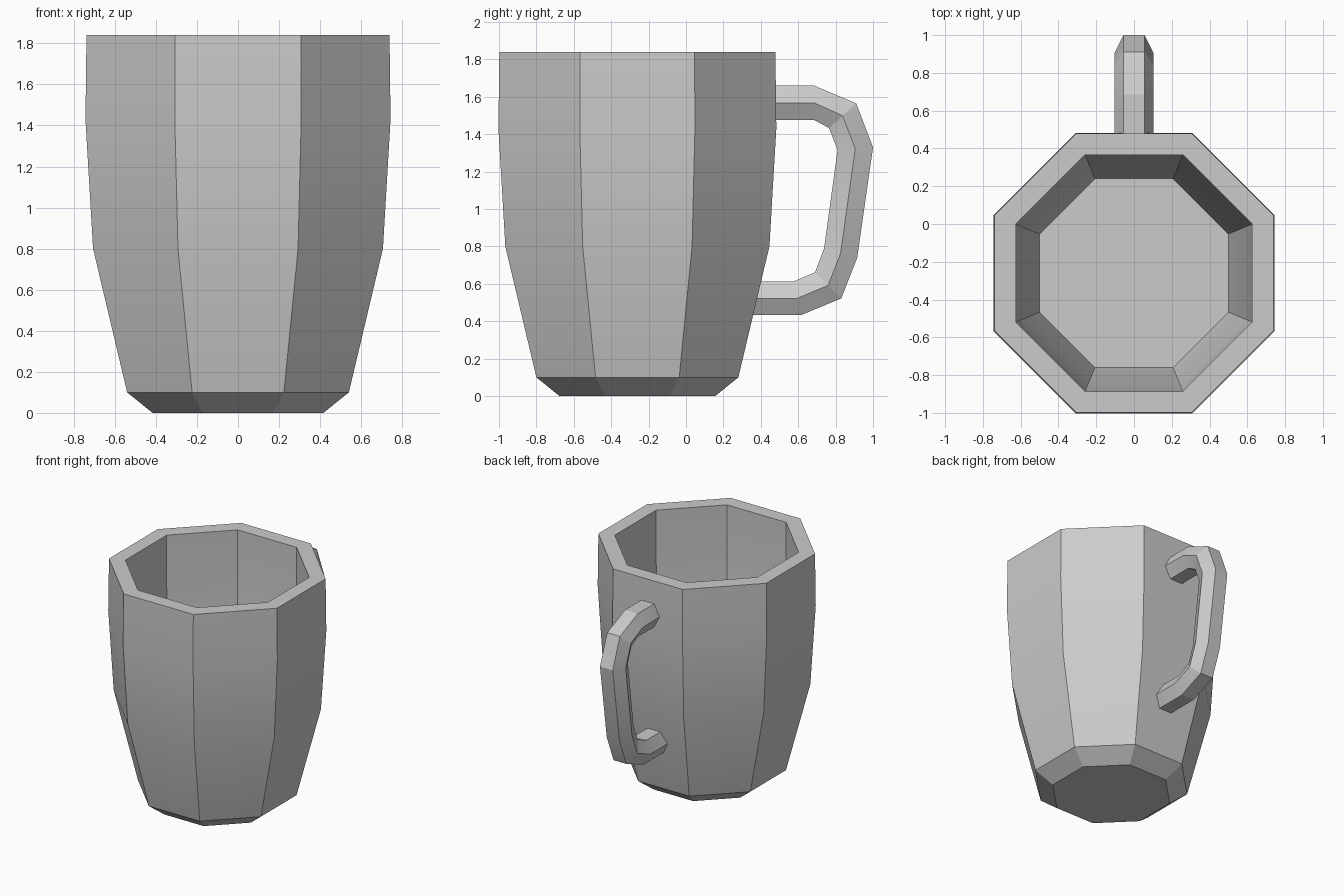
import bpy, bmesh, math

old = bpy.data.objects.get("Cube")
if old:
    bpy.data.objects.remove(old, do_unlink=True)

CENTRE_Y = -0.26
SIDES = 8

clay = bpy.data.materials.new("plain grey")
clay.use_nodes = True
clay.diffuse_color = (0.6, 0.6, 0.6, 1)
clay.node_tree.nodes["Principled BSDF"].inputs["Base Color"].default_value = (0.6, 0.6, 0.6, 1)


def octagon(apothem, z):
    r = apothem / math.cos(math.pi / SIDES)
    angles = [(i + 0.5) * math.tau / SIDES for i in range(SIDES)]
    return [(r * math.cos(a), CENTRE_Y + r * math.sin(a), z) for a in angles]


def hexagon(inner, outer):
    """Handle section between an inner and an outer (y, z) point."""
    mid = [(a + b) / 2 for a, b in zip(inner, outer)]
    half, edge = 0.104, 0.056
    return [(x, *p) for x, p in ((edge, outer), (half, mid), (edge, inner),
                                 (-edge, inner), (-half, mid), (-edge, outer))]


def loft(name, rings):
    """Skin a list of equal rings and cap both ends."""
    bm = bmesh.new()
    loops = [[bm.verts.new(p) for p in ring] for ring in rings]
    for a, b in zip(loops, loops[1:]):
        for i in range(len(a)):
            j = (i + 1) % len(a)
            bm.faces.new((a[i], a[j], b[j], b[i]))
    bm.faces.new(loops[0])
    bm.faces.new(loops[-1])
    bmesh.ops.recalc_face_normals(bm, faces=bm.faces)
    mesh = bpy.data.meshes.new(name)
    bm.to_mesh(mesh)
    bm.free()
    mesh.materials.append(clay)
    obj = bpy.data.objects.new(name, mesh)
    bpy.context.collection.objects.link(obj)
    bpy.ops.object.select_all(action="DESELECT")
    obj.select_set(True)
    bpy.context.view_layer.objects.active = obj
    bpy.ops.object.shade_smooth_by_angle(angle=math.radians(20))
    return obj


# Cup: outer wall up from the foot, over the rim, down to the inner floor
profile = [(0.416, 0), (0.54, 0.1), (0.706, 0.8), (0.743, 1.43), (0.738, 1.84),
           (0.626, 1.84), (0.626, 1.43), (0.595, 0.8), (0.5, 0.3)]
loft("cup", [octagon(a, z) for a, z in profile])

# Handle: six-sided bar bent from the upper wall to the lower wall
bends = [((0.45, 1.476), (0.45, 1.66)),
         ((0.685, 1.476), (0.685, 1.66)),
         ((0.765, 1.433), (0.91, 1.565)),
         ((0.81, 1.315), (1.0, 1.33)),
         ((0.738, 0.788), (0.915, 0.738)),
         ((0.69, 0.662), (0.83, 0.522)),
         ((0.575, 0.613), (0.615, 0.433)),
         ((0.33, 0.613), (0.33, 0.433))]
loft("handle", [hexagon(i, o) for i, o in bends])
